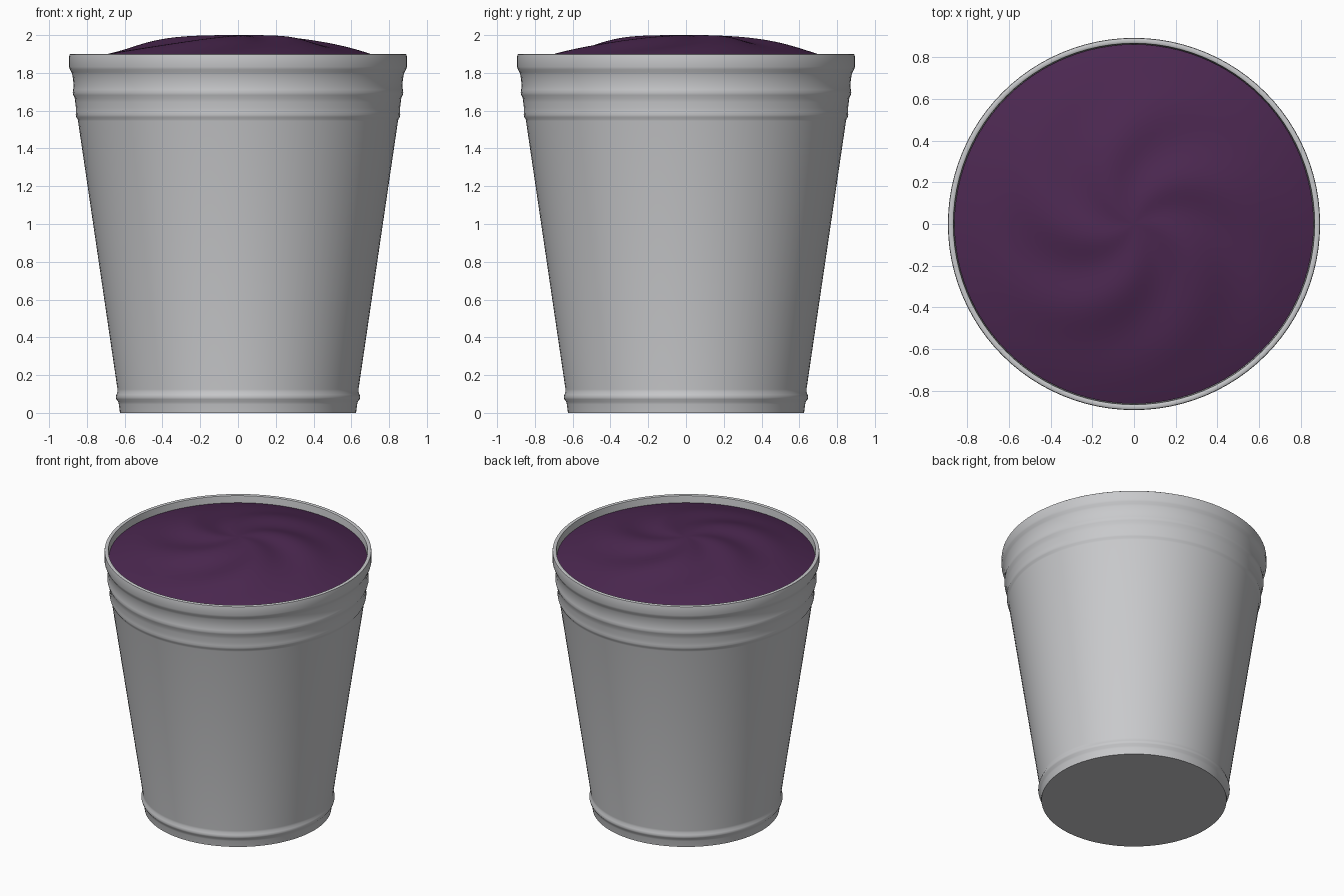
import bpy, bmesh, math

if "Cube" in bpy.data.objects:
    bpy.data.objects.remove(bpy.data.objects["Cube"])


def material(name, rgb):
    m = bpy.data.materials.new(name)
    m.diffuse_color = (*rgb, 1.0)
    m.use_nodes = True
    m.node_tree.nodes["Principled BSDF"].inputs["Base Color"].default_value = m.diffuse_color
    return m


METAL = material("galvanised_grey", (0.58, 0.585, 0.60))
PURPLE = material("dark_purple", (0.072, 0.021, 0.082))


def lathe(name, profile, mat, height=None, seg=96, angle=40):
    """Spin (radius, z) points round z; height(r, angle) may offset the surface."""
    bm = bmesh.new()
    rings = []
    for r, z in profile:
        if r < 1e-6:
            rings.append([bm.verts.new((0, 0, z))])
            continue
        ring = []
        for i in range(seg):
            a = 2 * math.pi * i / seg
            dz = height(r, a) if height else 0
            ring.append(bm.verts.new((r * math.cos(a), r * math.sin(a), z + dz)))
        rings.append(ring)
    for lo, hi in zip(rings, rings[1:]):
        for i in range(seg):
            j = (i + 1) % seg
            if len(lo) == 1:
                bm.faces.new((lo[0], hi[j], hi[i]))
            elif len(hi) == 1:
                bm.faces.new((lo[i], lo[j], hi[0]))
            else:
                bm.faces.new((lo[i], lo[j], hi[j], hi[i]))
    bmesh.ops.recalc_face_normals(bm, faces=bm.faces)
    me = bpy.data.meshes.new(name)
    bm.to_mesh(me)
    bm.free()
    me.materials.append(mat)
    ob = bpy.data.objects.new(name, me)
    bpy.context.collection.objects.link(ob)
    bpy.ops.object.select_all(action='DESELECT')
    ob.select_set(True)
    bpy.context.view_layer.objects.active = ob
    bpy.ops.object.shade_smooth_by_angle(angle=math.radians(angle))
    return ob


# Bucket: tapered wall with a foot bead, two upper beads and a rolled rim
bucket_profile = [
    (0, 0), (0.625, 0), (0.631, 0.045), (0.634, 0.058), (0.644, 0.072),
    (0.647, 0.083), (0.644, 0.096), (0.638, 0.110), (0.638, 0.125),
    (0.847, 1.545), (0.849, 1.555), (0.856, 1.566), (0.859, 1.578),
    (0.858, 1.592), (0.858, 1.615), (0.862, 1.645), (0.864, 1.665),
    (0.872, 1.682), (0.875, 1.695), (0.873, 1.71), (0.870, 1.73),
    (0.873, 1.765), (0.877, 1.79), (0.881, 1.803), (0.890, 1.818),
    (0.894, 1.832), (0.894, 1.885), (0.892, 1.897), (0.888, 1.90),
    (0.872, 1.90), (0.868, 1.897), (0.866, 1.885), (0.862, 1.80),
    (0.61, 0.05), (0, 0.05),
]
bucket = lathe("bucket", bucket_profile, METAL)


# Contents: domed filling with five shallow swirling ridges
def swirl(r, a):
    envelope = math.sin(math.pi * min(r / 0.8, 1)) ** 2
    return 0.012 * envelope * math.sin(5 * (a + 1.9 * r - 1.0))


R = 0.863
filling_profile = [(R, 1.78)] + [
    (R * (1 - k / 40), 2.0 - 0.205 * (R * (1 - k / 40)) ** 2) for k in range(41)]
filling = lathe("filling", filling_profile, PURPLE, swirl)
